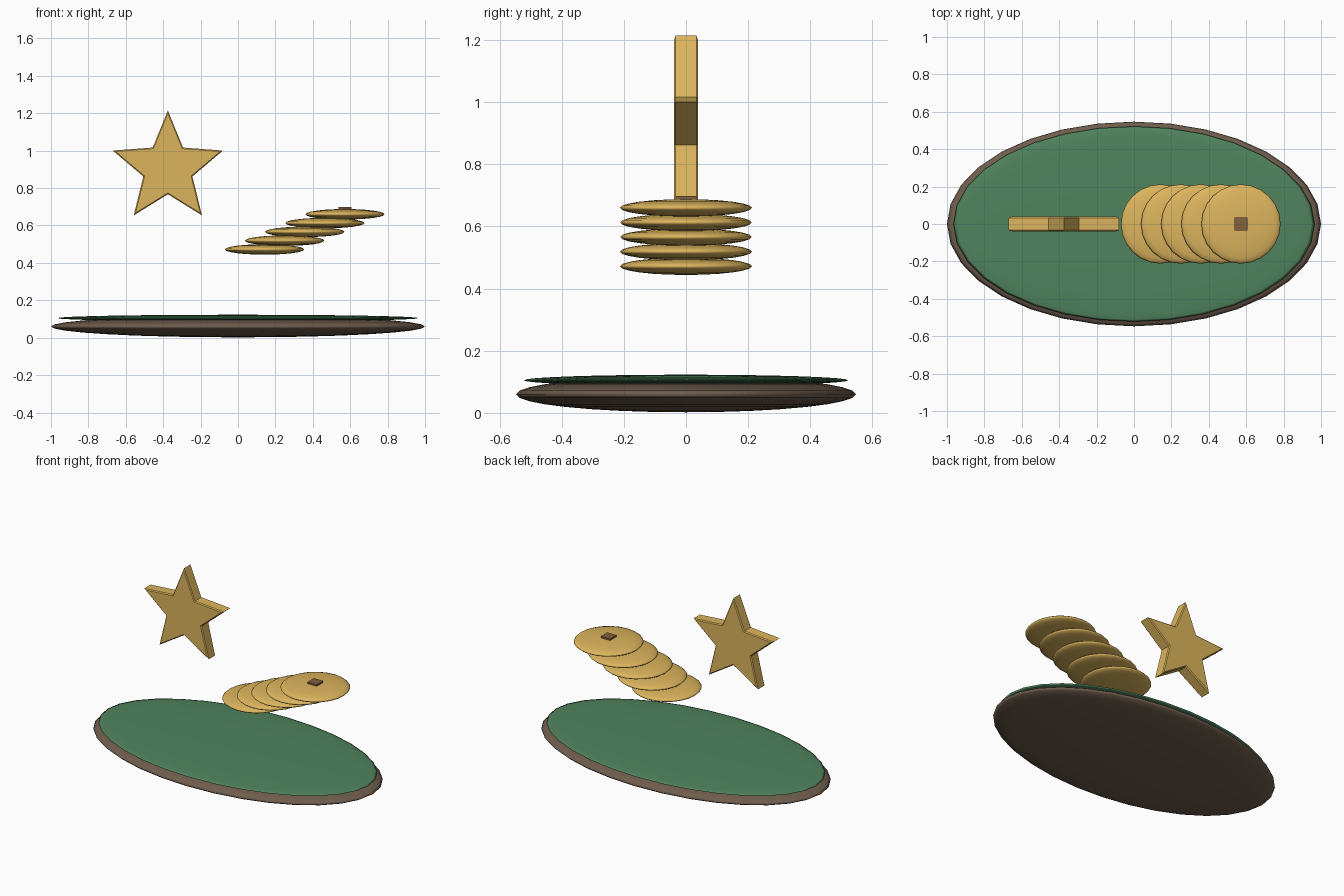
import bpy, bmesh, math

if "Cube" in bpy.data.objects:
    bpy.data.objects.remove(bpy.data.objects["Cube"])


def material(name, rgb):
    m = bpy.data.materials.new(name)
    m.diffuse_color = (*rgb, 1)
    m.use_nodes = True
    m.node_tree.nodes["Principled BSDF"].inputs["Base Color"].default_value = m.diffuse_color
    return m


GOLD = material("gold", (0.72, 0.46, 0.11))
GREEN = material("green", (0.08, 0.23, 0.11))
BROWN = material("brown", (0.16, 0.11, 0.075))
BRONZE = material("bronze", (0.22, 0.12, 0.05))


def finish(bm, name, mat, loc, smooth=False):
    bmesh.ops.recalc_face_normals(bm, faces=bm.faces[:])
    me = bpy.data.meshes.new(name)
    bm.to_mesh(me)
    bm.free()
    me.materials.append(mat)
    for p in me.polygons:
        p.use_smooth = smooth
    ob = bpy.data.objects.new(name, me)
    ob.location = loc
    bpy.context.collection.objects.link(ob)
    return ob


def flat_disc(name, mat, loc, radii, segments, rings):
    """Squashed sphere."""
    bm = bmesh.new()
    bmesh.ops.create_uvsphere(bm, u_segments=segments, v_segments=rings, radius=1)
    bmesh.ops.scale(bm, vec=radii, verts=bm.verts[:])
    return finish(bm, name, mat, loc, True)


# Oval base and green top
flat_disc("base", BROWN, (0, 0, 0.06), (1.0, 0.547, 0.058), 32, 16)
flat_disc("green_top", GREEN, (0, 0, 0.105), (0.965, 0.522, 0.018), 32, 16)

# Leaning stack of coins
for i in range(5):
    flat_disc(f"coin_{i + 1}", GOLD, (0.142 + 0.1075 * i, 0, 0.472 + 0.047 * i),
              (0.212, 0.212, 0.028), 24, 12)

# Square mark on the top coin
bm = bmesh.new()
bmesh.ops.create_cube(bm, size=1)
bmesh.ops.scale(bm, vec=(0.068, 0.068, 0.02), verts=bm.verts[:])
finish(bm, "coin_square", BRONZE, (0.572, 0, 0.688))

# Extruded five-pointed star
bm = bmesh.new()
ring = []
for i in range(10):
    r = 0.138 if i % 2 else 0.31
    a = math.pi / 2 + i * math.pi / 5
    ring.append(bm.verts.new((r * math.cos(a), -0.039, r * math.sin(a))))
face = bm.faces.new(ring)
ext = bmesh.ops.extrude_face_region(bm, geom=[face])
new_verts = [v for v in ext["geom"] if isinstance(v, bmesh.types.BMVert)]
bmesh.ops.translate(bm, vec=(0, 0.078, 0), verts=new_verts)
rim = [e for e in bm.edges if abs(e.verts[0].co.y - e.verts[1].co.y) < 1e-4]
bmesh.ops.bevel(bm, geom=rim, offset=0.006, segments=1, affect='EDGES')
finish(bm, "star", GOLD, (-0.375, 0, 0.905))
